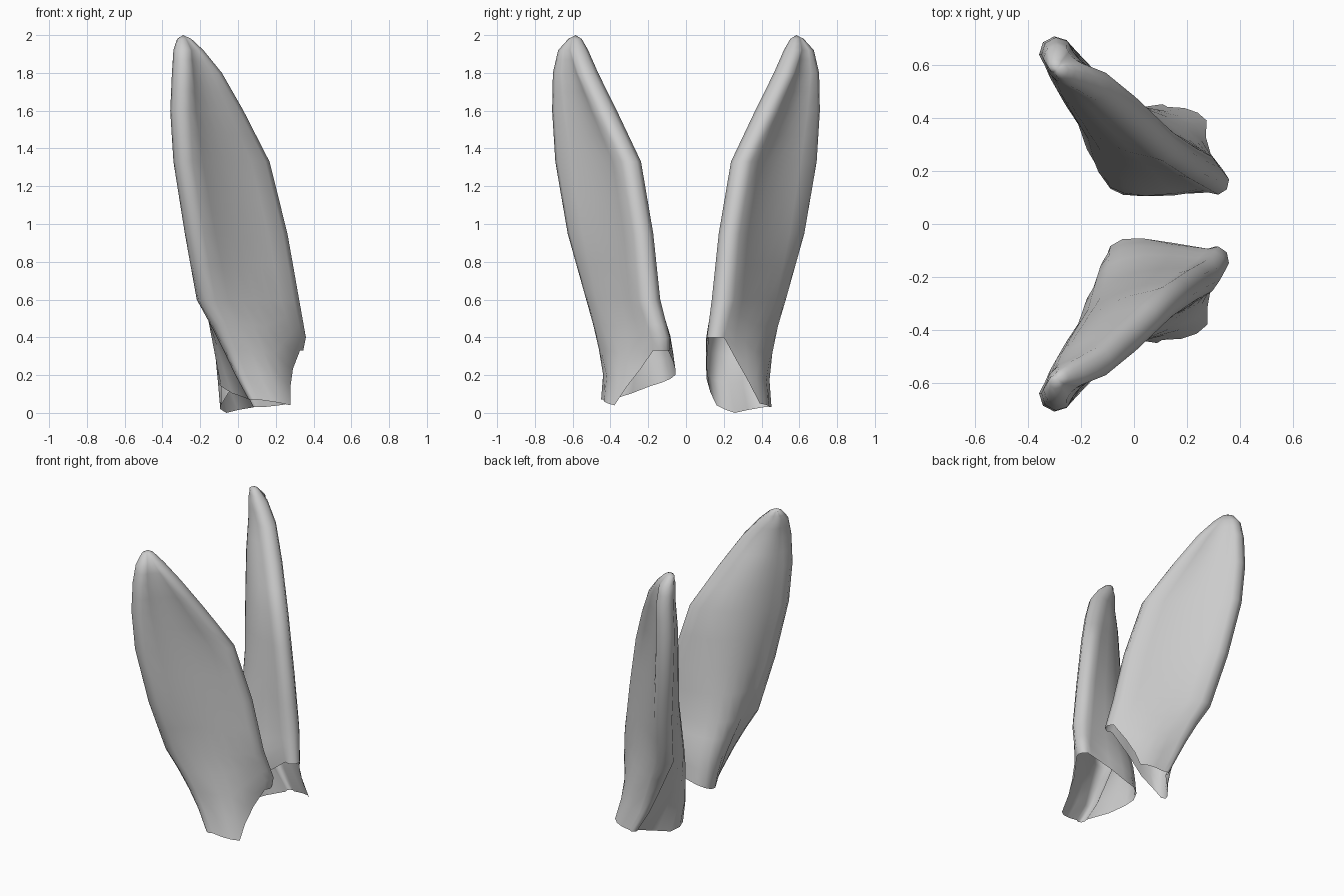
import bpy, bmesh, math
from mathutils import Vector

if "Cube" in bpy.data.objects:
    bpy.data.objects.remove(bpy.data.objects["Cube"])

# Sections: z, outer rim centre, inner rim centre, rim radius, middle of back bulge, front bulge
SECTIONS = [
    (0.00, (0.12, 0.43), (0.27, 0.22), 0.025, (-0.09, 0.17), 0.12),
    (0.20, (0.02, 0.405), (0.285, 0.17), 0.035, (-0.09, 0.13), 0.11),
    (0.40, (-0.06, 0.42), (0.31, 0.16), 0.05, (-0.095, 0.145), 0.085),
    (0.60, (-0.155, 0.465), (0.26, 0.20), 0.065, (-0.105, 0.195), 0.065),
    (0.95, (-0.22, 0.565), (0.20, 0.235), 0.062, (-0.125, 0.275), 0.04),
    (1.33, (-0.28, 0.63), (0.105, 0.30), 0.062, (-0.18, 0.36), 0.03),
    (1.60, (-0.295, 0.645), (-0.035, 0.43), 0.064, (-0.235, 0.445), 0.03),
    (1.80, (-0.29, 0.645), (-0.145, 0.525), 0.06, (-0.28, 0.525), 0.035),
    (1.92, (-0.29, 0.625), (-0.235, 0.57), 0.052, (-0.31, 0.558), 0.045),
    (1.98, (-0.295, 0.595), (-0.275, 0.58), 0.028, (-0.303, 0.572), 0.026),
]
BACK = 9      # points along the back curve
FRONT = 5     # points along the front face


def arc_through(p, m, q, t):
    """Quadratic curve from p to q passing through m half way."""
    c = 2 * m - 0.5 * (p + q)
    return p * (1 - t) ** 2 + c * 2 * t * (1 - t) + q * t * t


def section(z):
    """Closed outline of the ear at height z, interpolated between sections."""
    k = 0
    while k < len(SECTIONS) - 2 and z > SECTIONS[k + 1][0]:
        k += 1
    lo, hi = SECTIONS[k], SECTIONS[k + 1]
    f = (z - lo[0]) / (hi[0] - lo[0])
    a, b, m = (Vector(lo[j]).lerp(Vector(hi[j]), f) for j in (1, 2, 4))
    r, bulge = (lo[j] + (hi[j] - lo[j]) * f for j in (3, 5))
    d = (b - a).normalized()
    n = Vector((d.y, -d.x))
    # rounded outer rim
    pts = [a - r * (n * math.cos(t) + d * math.sin(t))
           for t in (0, math.pi / 4, math.pi / 2, 3 * math.pi / 4)]
    # bulging back
    pts += [arc_through(a + n * r, m, b + n * r, i / (BACK - 1)) for i in range(BACK)]
    # rounded inner rim
    pts += [b + r * (n * math.cos(t) + d * math.sin(t))
            for t in (math.pi / 4, math.pi / 2, 3 * math.pi / 4, math.pi)]
    # front face: shallow dish above, folded outwards at the base
    mid = (a + b) / 2 - n * bulge
    pts += [arc_through(b - n * r, mid, a - n * r, (i + 1) / (FRONT + 1)) for i in range(FRONT)]
    return pts


def sample(values, t):
    """Read a list of evenly spaced values at t in 0..1."""
    t *= len(values) - 1
    k = min(int(t), len(values) - 2)
    return values[k] + (values[k + 1] - values[k]) * (t - k)


def hem_heights(hem, fold):
    """Height of the open lower edge at each outline point."""
    back = [sample(hem, i / (BACK - 1)) for i in range(BACK)]
    front = [sample([hem[-1], fold, hem[0]], (i + 1) / (FRONT + 1)) for i in range(FRONT)]
    return [hem[0]] * 4 + back + [hem[-1]] * 4 + front


def make_ear(name, side, hem, fold, flare):
    bm = bmesh.new()
    low = hem_heights(hem, fold)
    count = len(low)
    rows = [[h + (0.6 - h) * s / 4 for h in low] for s in range(4)]
    rows += [[z] * count for z in (0.6, 0.78, 0.95, 1.14, 1.33, 1.47, 1.6, 1.7, 1.8, 1.87, 1.92, 1.955, 1.98)]
    rings = []
    for row in rows:
        ring = []
        for i, z in enumerate(row):
            p = section(z)[i]
            y = p.y - flare * max(0, 0.6 - z) / 0.3 * (0.45 - p.y) / 0.35
            ring.append(bm.verts.new((p.x, side * y, z)))
        rings.append(ring)
    for r0, r1 in zip(rings, rings[1:]):
        for i in range(count):
            j = (i + 1) % count
            bm.faces.new((r0[i], r0[j], r1[j], r1[i]))
    # rounded tip
    tip = bm.verts.new((-0.29, side * 0.585, 2.0))
    for i in range(count):
        bm.faces.new((rings[-1][i], rings[-1][(i + 1) % count], tip))
    # keep the mirrored ear facing outwards
    if side < 0:
        bmesh.ops.reverse_faces(bm, faces=bm.faces[:])
    mesh = bpy.data.meshes.new(name)
    bm.to_mesh(mesh)
    bm.free()
    obj = bpy.data.objects.new(name, mesh)
    bpy.context.collection.objects.link(obj)
    for poly in mesh.polygons:
        poly.use_smooth = True


# Two mirrored ears with differently cut open bases
make_ear("ear_back", 1, [0.03, 0.0, 0.04, 0.18, 0.40], 0.05, 0.0)
make_ear("ear_front", -1, [0.07, 0.14, 0.18, 0.22, 0.33], 0.04, 0.04)
